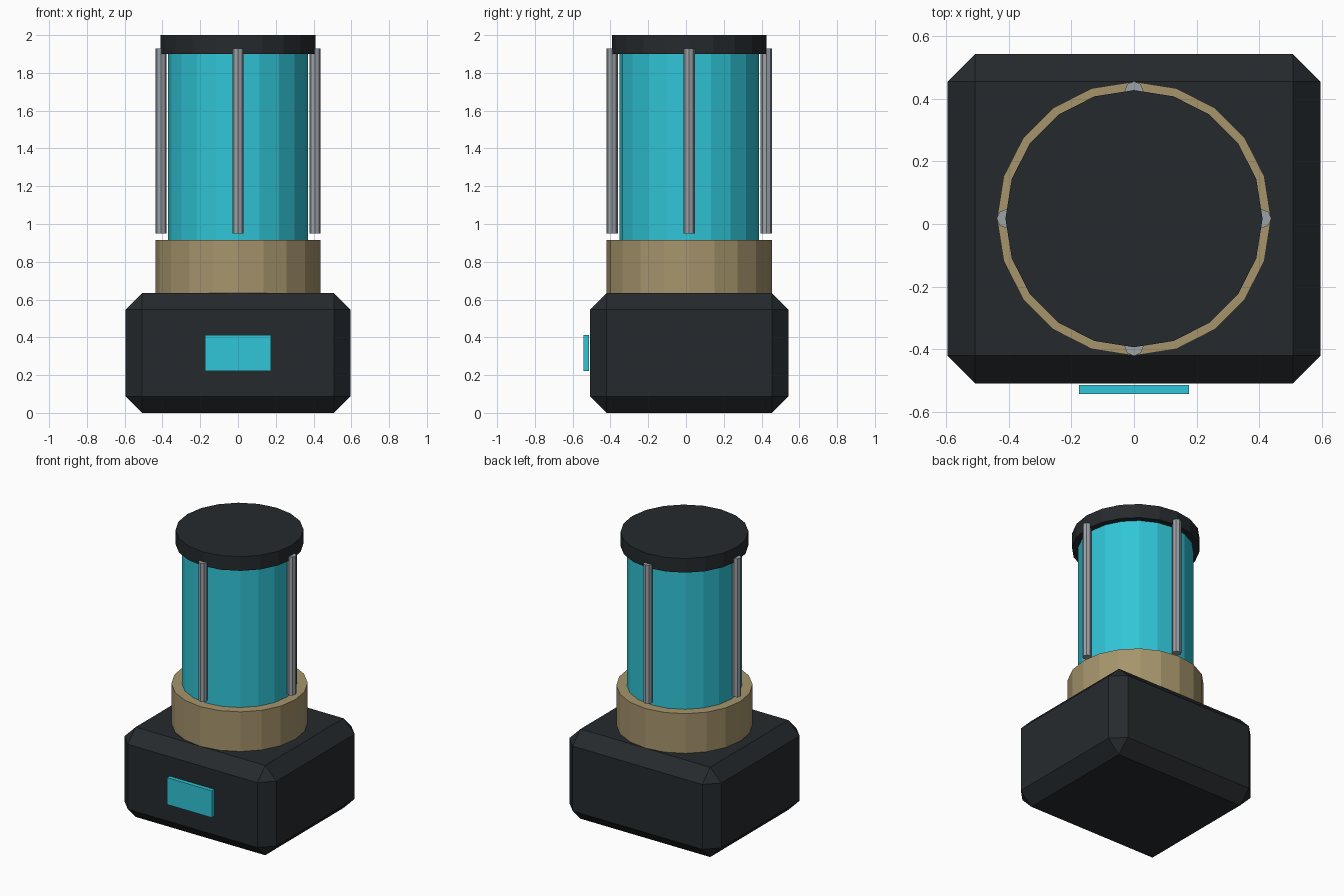
import bpy
import math

if "Cube" in bpy.data.objects:
    bpy.data.objects.remove(bpy.data.objects["Cube"])

CY = 0.017   # depth of the body axis


def material(name, rgb):
    m = bpy.data.materials.new(name)
    m.diffuse_color = (*rgb, 1)
    m.use_nodes = True
    m.node_tree.nodes["Principled BSDF"].inputs["Base Color"].default_value = m.diffuse_color
    return m


DARK = material("dark_casing", (0.019, 0.023, 0.026))
CYAN = material("cyan_glow", (0.03, 0.56, 0.68))
BRASS = material("brass", (0.38, 0.30, 0.15))
STEEL = material("steel", (0.33, 0.36, 0.39))


def box(name, size, centre, mat, chamfer=0):
    bpy.ops.mesh.primitive_cube_add(size=1, location=centre)
    ob = bpy.context.object
    ob.name = name
    ob.scale = size
    bpy.ops.object.transform_apply(location=False, rotation=False, scale=True)
    if chamfer:
        mod = ob.modifiers.new("chamfer", 'BEVEL')
        mod.width = chamfer
        mod.segments = 1
    ob.data.materials.append(mat)
    return ob


def cylinder(name, radius, z0, z1, mat, sides=20, x=0, y=CY):
    bpy.ops.mesh.primitive_cylinder_add(vertices=sides, radius=radius, depth=z1 - z0,
                                        location=(x, y, (z0 + z1) / 2))
    ob = bpy.context.object
    ob.name = name
    ob.data.materials.append(mat)
    return ob


# Chamfered base with a small panel floating on its front
box("base", (1.19, 1.05, 0.635), (0, CY, 0.3175), DARK, 0.088)
box("front_panel", (0.35, 0.028, 0.19), (0, -0.528, 0.318), CYAN)

# Stacked round body
cylinder("collar", 0.437, 0.635, 0.915, BRASS)
cylinder("glowing_core", 0.37, 0.915, 1.9, CYAN)
cylinder("top_cap", 0.41, 1.9, 2.0, DARK)

# Four guard rods around the core
for i in range(4):
    a = i * math.pi / 2
    cylinder(f"guard_rod_{i + 1}", 0.03, 0.95, 1.93, STEEL, 8,
             0.408 * math.cos(a), CY + 0.408 * math.sin(a))
